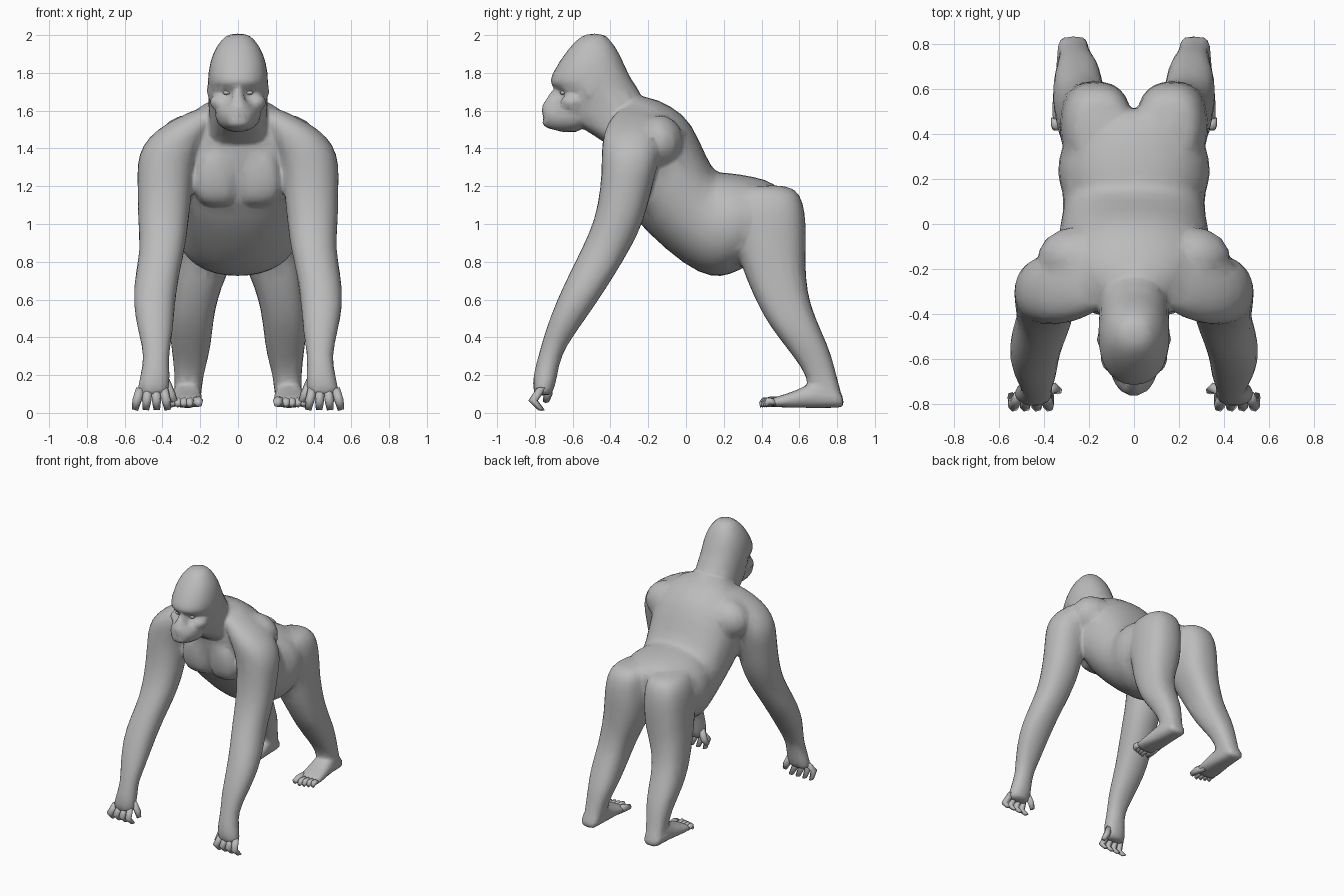
import bpy, bmesh, math
from mathutils import Vector

if "Cube" in bpy.data.objects:
    bpy.data.objects.remove(bpy.data.objects["Cube"])

grey = bpy.data.materials.new("plain grey")
grey.use_nodes = True
GREY = (0.5, 0.5, 0.5, 1)
grey.diffuse_color = GREY
grey.node_tree.nodes["Principled BSDF"].inputs["Base Color"].default_value = GREY


def finish(name, bm, mirror, subdiv):
    bmesh.ops.recalc_face_normals(bm, faces=bm.faces)
    mesh = bpy.data.meshes.new(name)
    bm.to_mesh(mesh)
    bm.free()
    for face in mesh.polygons:
        face.use_smooth = True
    mesh.materials.append(grey)
    obj = bpy.data.objects.new(name, mesh)
    bpy.context.collection.objects.link(obj)
    if mirror:
        obj.modifiers.new("mirror", "MIRROR").use_mirror_merge = False
    if subdiv:
        obj.modifiers.new("smooth", "SUBSURF").levels = subdiv
    return obj


def level(z, x0, x1, y0, y1):
    """Horizontal section filling a box in x and y."""
    return (Vector(((x0 + x1) / 2, (y0 + y1) / 2, z)),
            Vector(((x1 - x0) / 2, 0, 0)), Vector((0, (y1 - y0) / 2, 0)))


def slice_(top, bottom, w, x=0):
    """Section across the body between two (y, z) points."""
    t, b = Vector((x, *top)), Vector((x, *bottom))
    return (t + b) / 2, Vector((w, 0, 0)), (t - b) / 2


def loft(name, rings, mirror=False, sides=14, power=0.9, subdiv=1):
    bm = bmesh.new()
    loops = []
    grow = 1 / (2 / 3 + math.cos(math.tau / sides) / 3)
    for c, u, v in rings:
        loop = []
        for i in range(sides):
            a = math.tau * i / sides
            cu, sv = (math.copysign(abs(f) ** power, f) for f in (math.cos(a), math.sin(a)))
            loop.append(bm.verts.new(c + (u * cu + v * sv) * grow))
        loops.append(loop)
    for p, q in zip(loops, loops[1:]):
        for i in range(sides):
            j = (i + 1) % sides
            bm.faces.new((p[i], p[j], q[j], q[i]))
    bm.faces.new(loops[0])
    bm.faces.new(loops[-1])
    return finish(name, bm, mirror, subdiv)


def blob(name, centre, size, mirror=False):
    bm = bmesh.new()
    bmesh.ops.create_uvsphere(bm, u_segments=14, v_segments=9, radius=1)
    for v in bm.verts:
        v.co = Vector(centre) + Vector(c * s for c, s in zip(v.co, size))
    return finish(name, bm, mirror, 0)


def digit(name, points, r):
    """Tapered finger or toe through three points."""
    rings = []
    d = (Vector(points[-1]) - Vector(points[0])).normalized()
    u = d.orthogonal().normalized() * r
    for p, k in zip(points, (1, 1, 0.7)):
        rings.append((Vector(p), u * k, d.cross(u) * k))
    loft(name, rings, True, 6, 1, 0)


# Trunk: neck base, chest, belly, hips
trunk = loft("body", [
    slice_((-.36, 1.66), (-.42, 1.43), .15), slice_((-.22, 1.69), (-.39, 1.30), .28),
    slice_((-.07, 1.62), (-.34, 1.11), .36), slice_((.03, 1.54), (-.21, .96), .345),
    slice_((.11, 1.34), (0, .775), .31), slice_((.16, 1.265), (.14, .715), .315),
    slice_((.20, 1.275), (.23, .73), .345), slice_((.36, 1.25), (.34, .785), .325),
    slice_((.47, 1.22), (.43, .85), .26), slice_((.53, 1.14), (.5, .92), .14)], sides=18)
skin = [trunk]
skin.append(loft("chest_muscle", [
    level(1.42, .01, .17, -.40, -.2), level(1.31, .004, .23, -.41, -.2),
    level(1.18, .004, .235, -.40, -.2), level(1.12, .01, .21, -.37, -.18),
    level(1.09, .03, .17, -.33, -.18)], True, power=.7))
skin.append(blob("shoulder_blade", (.25, -.15, 1.43), (.18, .14, .15), True))

# Head and neck
skin.append(loft("head", [
    level(2.01, -.05, .05, -.53, -.44), level(1.975, -.09, .09, -.58, -.40),
    level(1.9, -.138, .138, -.645, -.35), level(1.8, -.158, .158, -.705, -.31),
    level(1.75, -.158, .158, -.725, -.28), level(1.725, -.158, .158, -.70, -.26),
    level(1.70, -.155, .155, -.655, -.25), level(1.62, -.158, .158, -.65, -.20),
    level(1.53, -.145, .145, -.60, -.16), level(1.47, -.16, .16, -.48, -.14),
    level(1.40, -.16, .16, -.40, -.16)], sides=16))
skin.append(loft("muzzle", [
    slice_((-.58, 1.69), (-.52, 1.485), .14), slice_((-.66, 1.675), (-.62, 1.485), .115),
    slice_((-.725, 1.64), (-.70, 1.49), .085), slice_((-.77, 1.61), (-.75, 1.53), .05)]))
skin.append(loft("nose", [
    level(1.73, -.02, .02, -.70, -.62), level(1.66, -.035, .035, -.74, -.65),
    level(1.61, -.06, .06, -.775, -.68), level(1.585, -.035, .035, -.76, -.68)]))
skin.append(loft("lower_lip", [
    level(1.56, -.07, .07, -.765, -.65), level(1.53, -.065, .065, -.77, -.65),
    level(1.495, -.05, .05, -.72, -.62)]))
skin.append(blob("cheek", (.095, -.60, 1.645), (.055, .065, .045), True))
skin.append(blob("ear", (.15, -.515, 1.705), (.017, .026, .042), True))
blob("eye", (.06, -.65, 1.695), (.02, .016, .011), True)

# Arms: shoulder down to knuckles
skin.append(loft("arm", [
    level(1.62, .10, .19, -.34, -.18), level(1.57, .10, .31, -.39, -.14),
    level(1.5, .14, .43, -.43, -.13), level(1.42, .19, .505, -.445, -.13),
    level(1.32, .23, .535, -.445, -.145), level(1.2, .245, .53, -.45, -.18),
    level(1.02, .26, .53, -.48, -.22), level(.87, .28, .515, -.55, -.295),
    level(.72, .315, .545, -.625, -.385), level(.58, .335, .558, -.69, -.475),
    level(.42, .345, .525, -.75, -.59), level(.30, .37, .495, -.78, -.665),
    level(.2, .36, .515, -.81, -.68), level(.12, .365, .535, -.81, -.70),
    level(.09, .38, .525, -.80, -.715)], True))
for i in range(4):
    x, out = .395 + .04 * i, .012 * (i - 1.3)
    digit(f"finger_{i + 1}", [(x, -.765, .13), (x + out, -.81, .065), (x + out * 1.5, -.765, .015)], .021)
digit("thumb", [(.385, -.74, .17), (.355, -.73, .10), (.335, -.74, .06)], .021)

# Legs: buttock down to ankle
skin.append(loft("leg", [
    level(1.21, .06, .24, .29, .54), level(1.16, .015, .30, .26, .605),
    level(1.06, .008, .325, .235, .63), level(.92, .012, .33, .25, .635),
    level(.8, .03, .335, .29, .63), level(.7, .075, .345, .325, .635),
    level(.6, .11, .35, .37, .65), level(.5, .13, .36, .42, .685),
    level(.4, .14, .36, .49, .73), level(.3, .155, .345, .57, .77),
    level(.2, .185, .335, .64, .795), level(.1, .195, .335, .655, .82),
    level(.035, .20, .335, .66, .845)], True, power=.8))
skin.append(loft("foot", [
    slice_((.84, .07), (.835, .03), .055, .27), slice_((.80, .14), (.80, .026), .07, .27),
    slice_((.68, .17), (.68, .026), .075, .27), slice_((.58, .115), (.58, .028), .085, .275),
    slice_((.48, .085), (.48, .03), .09, .28), slice_((.44, .075), (.44, .033), .08, .28)],
    True, power=.75))
for i in range(4):
    x = .255 + .031 * i
    digit(f"toe_{i + 1}", [(x, .47, .06), (x, .41 + .008 * i, .062), (x, .39 + .01 * i, .042)], .018)
digit("big_toe", [(.225, .53, .06), (.212, .45, .06), (.207, .40, .05)], .024)

# Fuse the skin parts into one softly faceted body
bpy.ops.object.select_all(action="DESELECT")
for part in skin:
    part.select_set(True)
bpy.context.view_layer.objects.active = trunk
bpy.ops.object.convert(target="MESH")
bpy.ops.object.join()
fuse = trunk.modifiers.new("fuse", "REMESH")
fuse.mode = "VOXEL"
fuse.voxel_size = 0.012
fuse.use_smooth_shade = True
soften = trunk.modifiers.new("soften", "SMOOTH")
soften.factor, soften.iterations = 0.5, 5
trunk.modifiers.new("facet", "DECIMATE").ratio = 0.06
